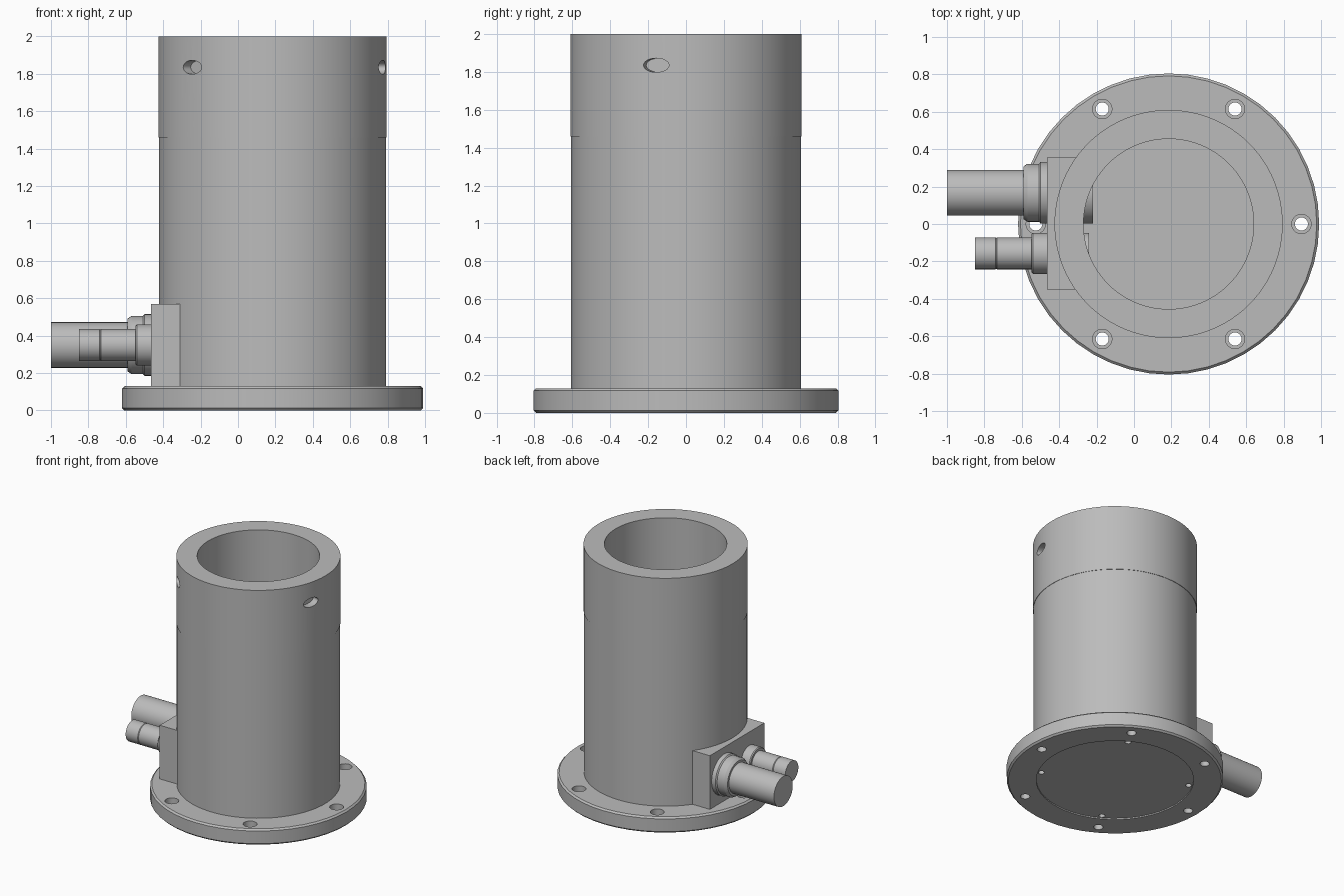
import bpy, math
from mathutils import Matrix, Vector

if "Cube" in bpy.data.objects:
    bpy.data.objects.remove(bpy.data.objects["Cube"], do_unlink=True)

AXIS = Vector((0.185, 0, 0))      # centre line of the housing

steel = bpy.data.materials.new("grey_steel")
steel.use_nodes = True
colour = (0.5, 0.5, 0.5, 1)
steel.diffuse_color = colour
steel.node_tree.nodes["Principled BSDF"].inputs["Base Color"].default_value = colour


def lathe(name, profile, matrix, sides=64, ring=False):
    """Turn (radius, height) points about z; a ring profile closes on itself."""
    verts, faces, loops = [], [], []
    for r, h in profile:
        start = len(verts)
        for i in range(sides):
            a = math.tau * i / sides
            verts.append((r * math.cos(a), r * math.sin(a), h))
        loops.append(range(start, start + sides))
    pairs = list(zip(loops, loops[1:]))
    if ring:
        pairs.append((loops[-1], loops[0]))
    else:
        faces += [list(reversed(loops[0])), list(loops[-1])]
    for low, high in pairs:
        for i in range(sides):
            j = (i + 1) % sides
            faces.append((low[i], low[j], high[j], high[i]))
    mesh = bpy.data.meshes.new(name)
    mesh.from_pydata(verts, [], faces)
    mesh.transform(matrix)
    mesh.materials.append(steel)
    obj = bpy.data.objects.new(name, mesh)
    bpy.context.collection.objects.link(obj)
    return obj


def select(obj):
    bpy.ops.object.select_all(action='DESELECT')
    obj.select_set(True)
    bpy.context.view_layer.objects.active = obj


def cut(target, cutter):
    mod = target.modifiers.new("cut", 'BOOLEAN')
    mod.operation = 'DIFFERENCE'
    mod.solver = 'EXACT'
    mod.object = cutter
    select(target)
    bpy.ops.object.modifier_apply(modifier=mod.name)
    bpy.data.objects.remove(cutter, do_unlink=True)


def polar(radius, degrees, z=0):
    a = math.radians(degrees)
    return AXIS + Vector((radius * math.cos(a), radius * math.sin(a), z))


def smooth(obj):
    select(obj)
    bpy.ops.object.shade_smooth_by_angle(angle=math.radians(30))


# Mounting flange with chamfered rim and a shallow recess underneath
flange = lathe("mounting_flange",
               [(0.585, 0.01), (0.585, 0), (0.792, 0), (0.805, 0.013),
                (0.805, 0.117), (0.792, 0.13)],
               Matrix.Translation(AXIS), 48)

# Six counterbored bolt holes
for k in range(6):
    cut(flange, lathe("bolt_cutter",
                      [(0.035, -0.1), (0.035, 0.07), (0.052, 0.07), (0.052, 0.2)],
                      Matrix.Translation(polar(0.71, 60 * k)), 24))

# Four blind screw holes in the underside
for k in range(4):
    cut(flange, lathe("screw_cutter", [(0.023, -0.1), (0.023, 0.1)],
                      Matrix.Translation(polar(0.555, 60 + 90 * k)), 16))
smooth(flange)

# Tubular housing, very slightly wider in its upper section
tube = lathe("housing_tube",
             [(0.455, 0.12), (0.607, 0.12), (0.607, 1.46), (0.61, 1.46),
              (0.61, 2), (0.455, 2)],
             Matrix.Translation(AXIS), 96, ring=True)

# Two oblong set-screw holes near the top
for angle in (-15, 225):
    turn = Matrix.Rotation(math.radians(angle), 4, 'Z') @ Matrix.Rotation(math.pi / 2, 4, 'Y')
    cut(tube, lathe("set_screw_cutter", [(1, -0.06), (1, 0.06)],
                    Matrix.Translation(polar(0.61, angle, 1.835)) @ turn
                    @ Matrix.Diagonal((0.037, 0.07, 1, 1)), 24))
smooth(tube)

# Connector block on the side of the tube
bpy.ops.mesh.primitive_cube_add(size=1, location=(-0.385, 0.002, 0.348))
block = bpy.context.object
block.name = "connector_block"
block.scale = (0.16, 0.705, 0.444)
bpy.ops.object.transform_apply(location=False, rotation=False, scale=True)
block.data.materials.append(steel)

# The block hugs the tube: remove whatever would reach into the bore
cut(block, lathe("bore_cutter", [(0.5, 0), (0.5, 1)], Matrix.Translation(AXIS)))


# Cable fittings lie along -x; each profile is (radius, distance outwards)
def fitting(name, profile, y):
    outwards = Matrix.Rotation(-math.pi / 2, 4, 'Y')
    smooth(lathe(name, profile, Matrix.Translation((0, y, 0.35)) @ outwards, 40))


fitting("large_cable_fitting",
        [(0.165, 0.22), (0.165, 0.5), (0.155, 0.508), (0.155, 0.57),
         (0.14, 0.592), (0.122, 0.592), (0.122, 1)], 0.167)
fitting("small_cable_fitting",
        [(0.11, 0.24), (0.11, 0.54), (0.103, 0.547), (0.085, 0.547),
         (0.085, 0.733), (0.082, 0.737), (0.085, 0.741), (0.085, 0.85)], -0.157)
